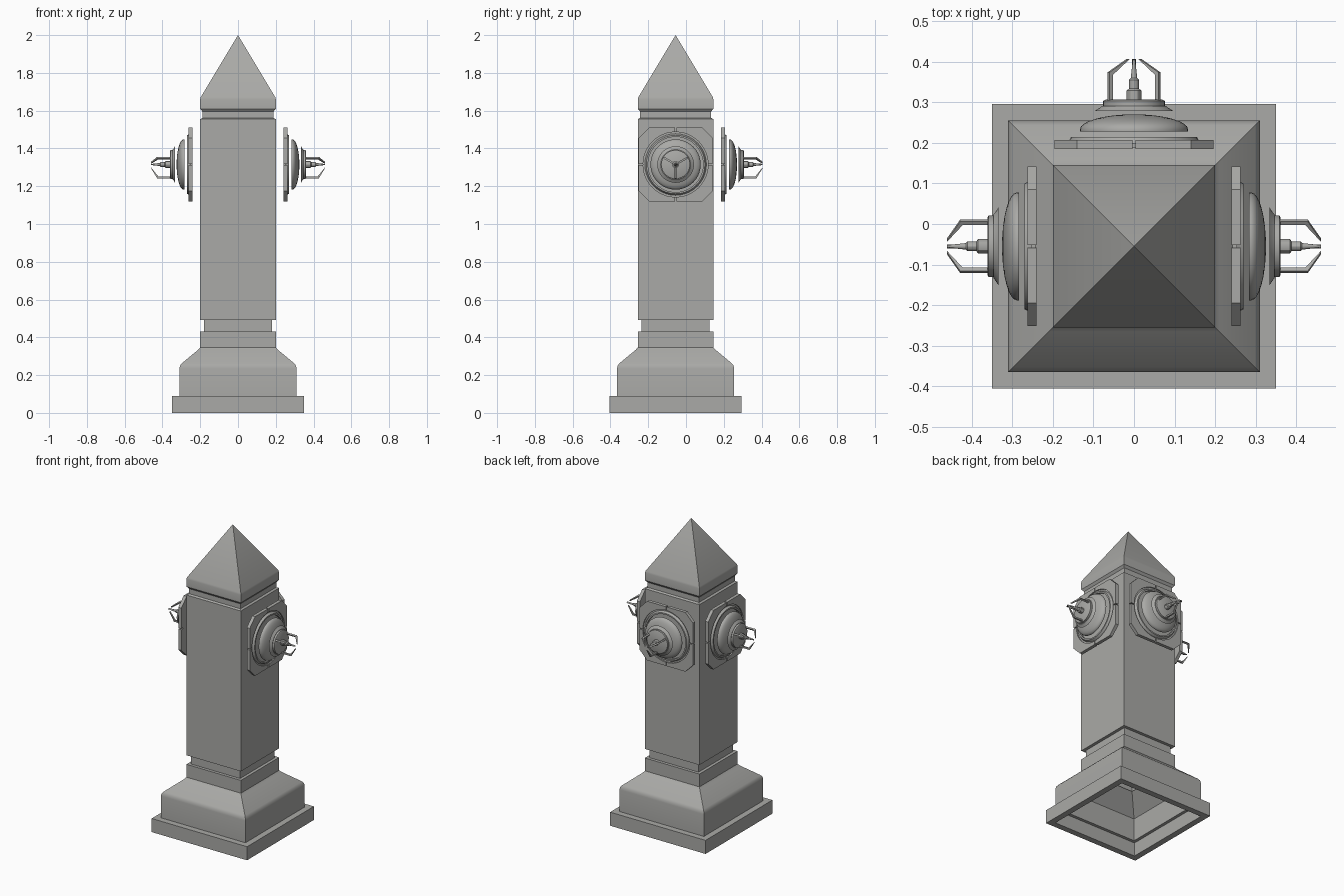
import bpy, bmesh
from math import sin, cos, pi, radians, atan2, sqrt
from mathutils import Matrix, Vector

if "Cube" in bpy.data.objects:
    bpy.data.objects.remove(bpy.data.objects["Cube"])

stone = bpy.data.materials.new("grey_stone")
stone.use_nodes = True
GREY = (0.40, 0.40, 0.385, 1)
stone.diffuse_color = GREY
stone.node_tree.nodes["Principled BSDF"].inputs["Base Color"].default_value = GREY

Y0 = -0.055      # pillar axis
HUB_Z = 1.315    # height of the outlets


def finish(name, bm, matrix, smooth=30):
    bmesh.ops.remove_doubles(bm, verts=bm.verts, dist=1e-5)
    bmesh.ops.recalc_face_normals(bm, faces=bm.faces)
    mesh = bpy.data.meshes.new(name)
    bm.to_mesh(mesh)
    bm.free()
    mesh.materials.append(stone)
    ob = bpy.data.objects.new(name, mesh)
    bpy.context.collection.objects.link(ob)
    ob.matrix_world = matrix
    bpy.ops.object.select_all(action="DESELECT")
    ob.select_set(True)
    bpy.context.view_layer.objects.active = ob
    bpy.ops.object.shade_smooth_by_angle(angle=radians(smooth))
    return ob


def turn(name, profile, matrix, sides=40, closed=False):
    """Turn a (radius, height) profile around z; four sides give a square."""
    bm = bmesh.new()
    k, a0 = (sqrt(2), pi / 4) if sides == 4 else (1, 0)
    rings = [[bm.verts.new((r * k * cos(a0 + 2 * pi * i / sides),
                            r * k * sin(a0 + 2 * pi * i / sides), h))
              for i in range(sides)] for r, h in profile]
    pairs = list(zip(rings, rings[1:]))
    if closed:
        pairs.append((rings[-1], rings[0]))
    for a, b in pairs:
        for i in range(sides):
            j = (i + 1) % sides
            bm.faces.new((a[i], a[j], b[j], b[i]))
    bmesh.ops.dissolve_degenerate(bm, dist=1e-6, edges=bm.edges)
    return finish(name, bm, matrix)


def slab(name, loop, thickness, matrix):
    """Extrude a flat outline along z."""
    bm = bmesh.new()
    face = bm.faces.new([bm.verts.new((x, y, 0)) for x, y in loop])
    new = bmesh.ops.extrude_face_region(bm, geom=[face])["geom"]
    bmesh.ops.translate(bm, vec=(0, 0, thickness),
                        verts=[v for v in new if isinstance(v, bmesh.types.BMVert)])
    return finish(name, bm, matrix)


axis = Matrix.Translation((0, Y0, 0))

# Square base, hollow underneath
turn("base", [(0.19, 0.35), (0.29, 0.24), (0.29, 0.09), (0.31, 0.09), (0.31, 0),
              (0.35, 0), (0.35, 0.09), (0.31, 0.09), (0.31, 0.235), (0.307, 0.25),
              (0.298, 0.262), (0.21, 0.335), (0.2, 0.347)], axis, 4)

# Shaft with its lower and upper grooves
turn("shaft", [(0.2, 0.347), (0.2, 0.432), (0.18, 0.432), (0.18, 0.492),
               (0.2, 0.492), (0.2, 1.555), (0.188, 1.562), (0.188, 1.6)], axis, 4)

# Pyramid cap
turn("cap", [(0.0, 1.595), (0.188, 1.595), (0.2, 1.61), (0.2, 1.66),
             (0.197, 1.672), (0.0, 2.0)], axis, 4)


def outlet(side, out):
    up = Vector((0, 0, 1))
    m = Matrix((up.cross(out), up, out)).transposed().to_4x4()
    m.translation = (0, Y0, HUB_Z)

    # Octagonal plate in four pieces with narrow gaps
    half, flat, hole = 0.196, 0.14, 0.172
    corner = atan2(flat, half)
    gap = 0.018
    steps = [gap + (pi / 2 - 2 * gap) * i / 12 for i in range(13)]
    outer = []
    for a in (gap, corner, pi / 2 - corner, pi / 2 - gap):
        r = min(half / max(cos(a), sin(a)), (half + flat) / (cos(a) + sin(a)))
        outer.append((r * cos(a), r * sin(a)))
    inner = [(hole * cos(a), hole * sin(a)) for a in reversed(steps)]
    for q in range(4):
        place = m @ Matrix.Rotation(q * pi / 2, 4, "Z") @ Matrix.Translation((0, 0, 0.24))
        slab(f"{side}_plate_{q + 1}", outer + inner, 0.022, place)

    # Backing disc with raised ring
    turn(f"{side}_backing", [(0, 0.242), (0.174, 0.242), (0.174, 0.254), (0.163, 0.254),
                             (0.155, 0.269), (0.146, 0.269), (0.146, 0.254), (0, 0.254)], m)

    # Domed cover
    dome = [(0.133 * cos(t * pi / 16), 0.288 + 0.037 * sin(t * pi / 16)) for t in range(9)]
    turn(f"{side}_dome", [(0, 0.283), (0.133, 0.283)] + dome, m)

    # Flared collar and boss
    turn(f"{side}_collar", [(0, 0.333), (0.097, 0.333), (0.083, 0.342), (0.079, 0.346),
                            (0.076, 0.346), (0.076, 0.358), (0.07, 0.361), (0, 0.361)], m)

    # Stepped spindle with pointed tip
    turn(f"{side}_spindle", [(0, 0.36), (0.018, 0.36), (0.018, 0.384), (0.012, 0.388),
                             (0.012, 0.41), (0.008, 0.414), (0.003, 0.46), (0, 0.46)], m, 12)

    # Three bent prongs
    prong = [(0.073, 0.358), (0.073, 0.428), (0.019, 0.461),
             (0.015, 0.461), (0.063, 0.422), (0.063, 0.358)]
    for n in range(3):
        spin = Matrix.Rotation(radians(30 + 120 * n), 4, "Z")
        upright = Matrix.Translation((0, 0.005, 0)) @ Matrix.Rotation(pi / 2, 4, "X")
        slab(f"{side}_prong_{n + 1}", prong, 0.01, m @ spin @ upright)


outlet("left", Vector((1, 0, 0)))
outlet("right", Vector((-1, 0, 0)))
outlet("back", Vector((0, 1, 0)))
